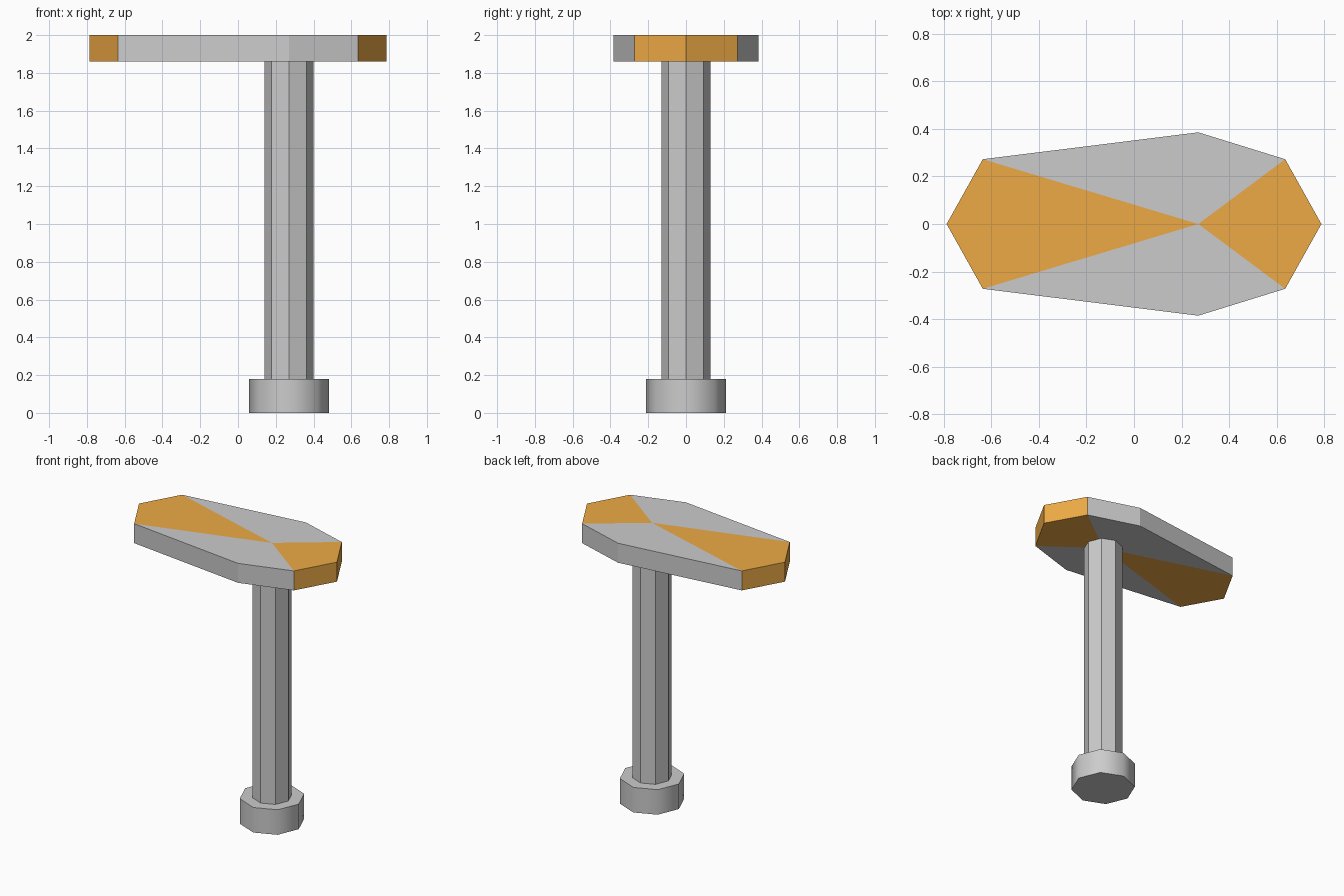
import bpy, bmesh, math

if "Cube" in bpy.data.objects:
    bpy.data.objects.remove(bpy.data.objects["Cube"])

HUB_X = 0.27

# Orange used on the two ends of the head
orange = bpy.data.materials.new("orange")
orange.diffuse_color = (0.85, 0.40, 0.06, 1)
orange.use_nodes = True
orange.node_tree.nodes["Principled BSDF"].inputs["Base Color"].default_value = orange.diffuse_color
grey = bpy.data.materials.new("grey")
grey.diffuse_color = (0.8, 0.8, 0.8, 1)
grey.use_nodes = True
grey.node_tree.nodes["Principled BSDF"].inputs["Base Color"].default_value = grey.diffuse_color


def octagon_post(name, radius, z0, z1, smooth=False):
    bpy.ops.mesh.primitive_cylinder_add(
        vertices=8, radius=radius, depth=z1 - z0,
        location=(HUB_X, 0, (z0 + z1) / 2))
    ob = bpy.context.object
    ob.name = name
    if smooth:
        bpy.ops.object.shade_smooth_by_angle(angle=math.radians(50))
    return ob


# Handle and its pommel
octagon_post("pommel", 0.213, 0.0, 0.18, smooth=True)
octagon_post("handle", 0.13, 0.18, 1.86)

# Head: half outline mirrored in y, with top and bottom fans from the hub
half = [(0.635, 0.272), (HUB_X, 0.385), (-0.635, 0.272)]
outline = ([(0.787, 0)] + half + [(-0.787, 0)]
           + [(x, -y) for x, y in reversed(half)])
bm = bmesh.new()
rings = [[bm.verts.new((x, y, z)) for x, y in outline] for z in (1.86, 2.0)]
hubs = [bm.verts.new((HUB_X, 0, z)) for z in (1.86, 2.0)]
low, high = rings
for i in range(8):
    j = (i + 1) % 8
    faces = [bm.faces.new((low[i], low[j], high[j], high[i])),
             bm.faces.new((high[i], high[j], hubs[1])),
             bm.faces.new((low[j], low[i], hubs[0]))]
    for f in faces:
        f.material_index = 1 if i in (0, 3, 4, 7) else 0
mesh = bpy.data.meshes.new("head")
bm.to_mesh(mesh)
bm.free()
mesh.materials.append(grey)
mesh.materials.append(orange)
bpy.context.collection.objects.link(bpy.data.objects.new("head", mesh))
